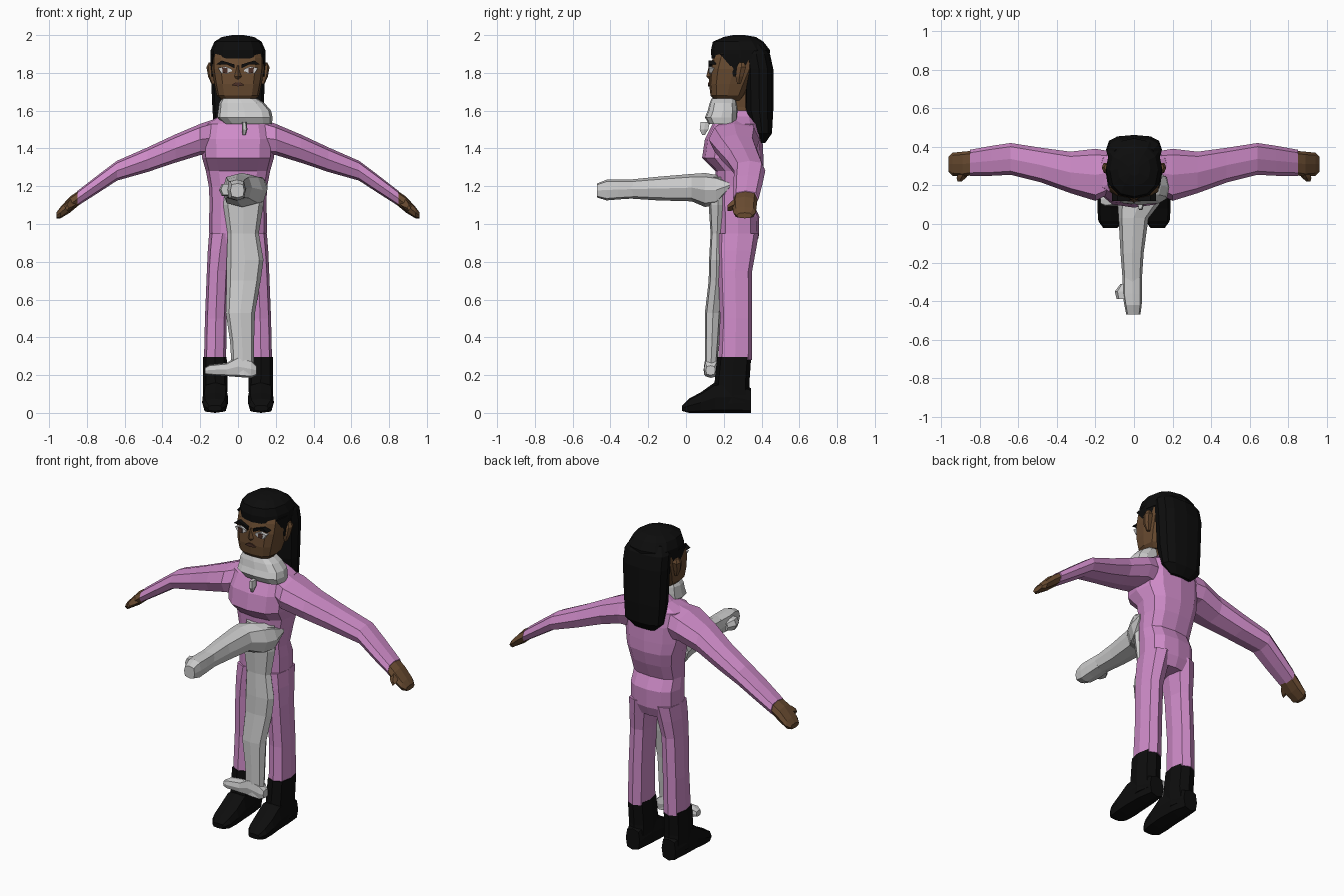
import bpy, bmesh
from math import cos, sin, pi, copysign


def material(name, rgb):
    m = bpy.data.materials.new(name)
    m.diffuse_color = (*rgb, 1)
    return m


PINK = material("pink_cloth", (0.62, 0.26, 0.58))
SKIN = material("skin", (0.14, 0.07, 0.03))
BLACK = material("black", (0.004, 0.004, 0.004))
WHITE = material("eye_white", (0.6, 0.6, 0.6))
LIP = material("lip", (0.07, 0.03, 0.02))


def finish(name, bm, mat, mirror):
    bmesh.ops.recalc_face_normals(bm, faces=bm.faces)
    me = bpy.data.meshes.new(name)
    bm.to_mesh(me)
    bm.free()
    ob = bpy.data.objects.new(name, me)
    bpy.context.collection.objects.link(ob)
    if mat:
        me.materials.append(mat)
    if mirror:
        ob.modifiers.new("mirror", 'MIRROR')
    return ob


def loft(name, axis, sections, mat=None, n=8, p=0.75, mirror=False, cap=True):
    """Skin rounded-box rings; a section is (position on axis, a0, a1, b0, b1)."""
    bm = bmesh.new()
    rings = []
    for t, a0, a1, b0, b1 in sections:
        ring = []
        for i in range(n):
            c, s = cos(2 * pi * i / n), sin(2 * pi * i / n)
            a = (a0 + a1) / 2 + (a1 - a0) / 2 * copysign(abs(c) ** p, c)
            b = (b0 + b1) / 2 + (b1 - b0) / 2 * copysign(abs(s) ** p, s)
            co = {'x': (t, a, b), 'y': (a, t, b), 'z': (a, b, t)}[axis]
            ring.append(bm.verts.new(co))
        rings.append(ring)
    for r, q in zip(rings, rings[1:]):
        for i in range(n):
            j = (i + 1) % n
            bm.faces.new((r[i], r[j], q[j], q[i]))
    if cap:
        bm.faces.new(rings[0])
        bm.faces.new(rings[-1])
    return finish(name, bm, mat, mirror)


def sym(rows):
    """Turn (z, half width, y front, y back) into loft sections."""
    return [(z, -w, w, y0, y1) for z, w, y0, y1 in rows]


def plate(name, outline, y0, y1, mat, mirror=False):
    """Extrude an xz outline from y0 to y1."""
    bm = bmesh.new()
    f = bm.faces.new([bm.verts.new((x, y0, z)) for x, z in outline])
    ext = bmesh.ops.extrude_face_region(bm, geom=[f])
    for v in ext["geom"]:
        if isinstance(v, bmesh.types.BMVert):
            v.co.y = y1
    bm.faces.ensure_lookup_table()
    return finish(name, bm, mat, mirror)


# Suit: torso, legs, sleeves
loft("torso", 'z', sym([
    (0.87, .14, .175, .36), (0.93, .152, .165, .385), (1.04, .153, .165, .388),
    (1.11, .15, .165, .355), (1.20, .155, .16, .39), (1.28, .17, .155, .41),
    (1.35, .19, .085, .41), (1.45, .195, .10, .405), (1.53, .18, .14, .39),
    (1.57, .10, .19, .37), (1.60, .07, .22, .34)]), PINK, n=12)
loft("trouser_leg", 'z', [
    (0.28, .063, .18, .17, .35), (0.50, .06, .175, .18, .35),
    (0.75, .05, .165, .17, .35), (0.86, .03, .16, .165, .37),
    (0.95, .01, .153, .165, .385)], PINK, mirror=True)
loft("sleeve", 'x', [
    (.14, .15, .38, 1.36, 1.55), (.20, .12, .39, 1.365, 1.53), (.33, .16, .375, 1.325, 1.475),
    (.48, .215, .395, 1.275, 1.405), (.64, .255, .42, 1.23, 1.335),
    (.74, .25, .405, 1.165, 1.26), (.85, .25, .385, 1.095, 1.175)], PINK, mirror=True)

# Hands
loft("hand", 'x', [
    (.83, .255, .38, 1.11, 1.185), (.89, .245, .375, 1.06, 1.145),
    (.94, .25, .37, 1.03, 1.09), (.962, .27, .35, 1.03, 1.06)], SKIN, mirror=True)
loft("thumb", 'y', [(.27, .85, .91, 1.08, 1.14), (.24, .87, .92, 1.07, 1.12),
                    (.22, .895, .915, 1.07, 1.10)], SKIN, n=4, mirror=True)

# Boots
loft("boot_shaft", 'z', [(.05, .06, .185, .15, .345), (.15, .055, .185, .15, .335),
                         (.295, .06, .185, .165, .345)], BLACK, mirror=True)
loft("boot_foot", 'y', [
    (-.02, .085, .16, .01, .04), (.015, .06, .185, 0, .075), (.08, .052, .19, 0, .11),
    (.15, .052, .188, 0, .16), (.25, .057, .185, 0, .17), (.345, .075, .17, 0, .13)],
    BLACK, p=.6, mirror=True)

# Head and face
loft("neck", 'z', sym([(1.54, .075, .2, .35), (1.62, .06, .2, .33), (1.72, .06, .2, .33)]), SKIN)
loft("head", 'z', sym([
    (1.655, .085, .15, .29), (1.68, .112, .13, .31), (1.74, .125, .122, .34),
    (1.82, .138, .125, .38), (1.88, .138, .142, .39), (1.94, .12, .17, .38)]),
    SKIN, n=12, p=.62)
loft("nose", 'z', [(1.765, -.02, .02, .122, .15), (1.78, -.022, .022, .107, .15),
                   (1.84, -.008, .008, .122, .15)], SKIN, n=4)
loft("ear", 'z', [(1.74, .12, .14, .27, .29), (1.78, .12, .158, .26, .305),
                  (1.83, .12, .167, .265, .32), (1.855, .12, .155, .28, .31)],
     SKIN, n=6, mirror=True)
plate("eye_white", [(.03, 1.81), (.055, 1.797), (.09, 1.80), (.105, 1.825), (.07, 1.835), (.035, 1.822)],
      .121, .16, WHITE, True)
plate("iris", [(.055, 1.80), (.08, 1.80), (.085, 1.83), (.055, 1.825)], .118, .15, LIP, True)
plate("eyebrow", [(.018, 1.825), (.06, 1.845), (.115, 1.845), (.085, 1.865), (.02, 1.845)],
      .12, .16, BLACK, True)
plate("mouth", [(-.035, 1.735), (0, 1.728), (.035, 1.735), (.012, 1.75), (-.012, 1.75)],
      .116, .15, LIP)

# Hair: cap, long back fall, side locks
loft("hair_cap", 'z', sym([
    (1.875, .146, .135, .44), (1.92, .145, .132, .445), (1.965, .125, .142, .41),
    (1.99, .085, .20, .37), (2.0, .03, .25, .31)]), BLACK, n=12, p=.85)
loft("hair_fall", 'z', sym([
    (1.43, .07, .39, .42), (1.48, .125, .35, .455), (1.60, .135, .315, .462),
    (1.82, .145, .31, .462), (1.90, .142, .30, .445), (1.95, .11, .28, .41)]), BLACK, n=12)
loft("side_lock", 'z', [(1.78, .13, .14, .25, .27), (1.83, .125, .145, .24, .31),
                        (1.90, .12, .146, .18, .35)], BLACK, n=4, mirror=True)

# Loose grey collar with pendant
loft("collar", 'z', [
    (1.53, -.075, .18, .12, .27), (1.565, -.11, .183, .10, .275), (1.60, -.105, .175, .115, .275),
    (1.64, -.10, .14, .125, .27), (1.665, -.085, .10, .135, .265)], n=12, p=.65, cap=False)
loft("pendant", 'z', [(1.47, .025, .04, .085, .10), (1.50, .02, .05, .07, .12),
                      (1.54, .02, .045, .075, .13)], n=6)

# Loose grey arm pointing forward
loft("grey_arm", 'y', [
    (.23, .12, .155, 1.19, 1.22), (.16, -.02, .155, 1.10, 1.26), (.10, -.085, .13, 1.09, 1.27),
    (.03, -.08, .075, 1.12, 1.265), (-.15, -.07, .05, 1.125, 1.25),
    (-.30, -.058, .04, 1.135, 1.235)])
loft("grey_hand", 'y', [
    (-.28, -.058, .04, 1.135, 1.235), (-.36, -.06, .042, 1.13, 1.235),
    (-.42, -.05, .04, 1.125, 1.235), (-.47, -.04, .033, 1.14, 1.215)], p=.6)
loft("grey_thumb", 'y', [(-.31, -.07, -.03, 1.15, 1.20), (-.35, -.10, -.03, 1.145, 1.215),
                         (-.39, -.09, -.03, 1.15, 1.215)], n=6)

# Loose grey leg hanging down
loft("grey_leg", 'z', [
    (1.25, -.06, .13, .13, .21), (1.10, -.078, .135, .12, .22), (.95, -.055, .11, .13, .20),
    (.81, -.06, .135, .122, .20), (.70, -.06, .12, .12, .20), (.53, -.065, .09, .10, .185),
    (.38, -.042, .085, .10, .175), (.26, -.035, .085, .10, .165), (.20, -.03, .095, .095, .17)])
loft("grey_foot", 'x', [
    (-.175, .105, .15, .205, .24), (-.15, .092, .165, .20, .255), (-.06, .095, .168, .195, .265),
    (0, .095, .17, .19, .30), (.07, .095, .17, .185, .28), (.098, .105, .155, .20, .25)], p=.6)
